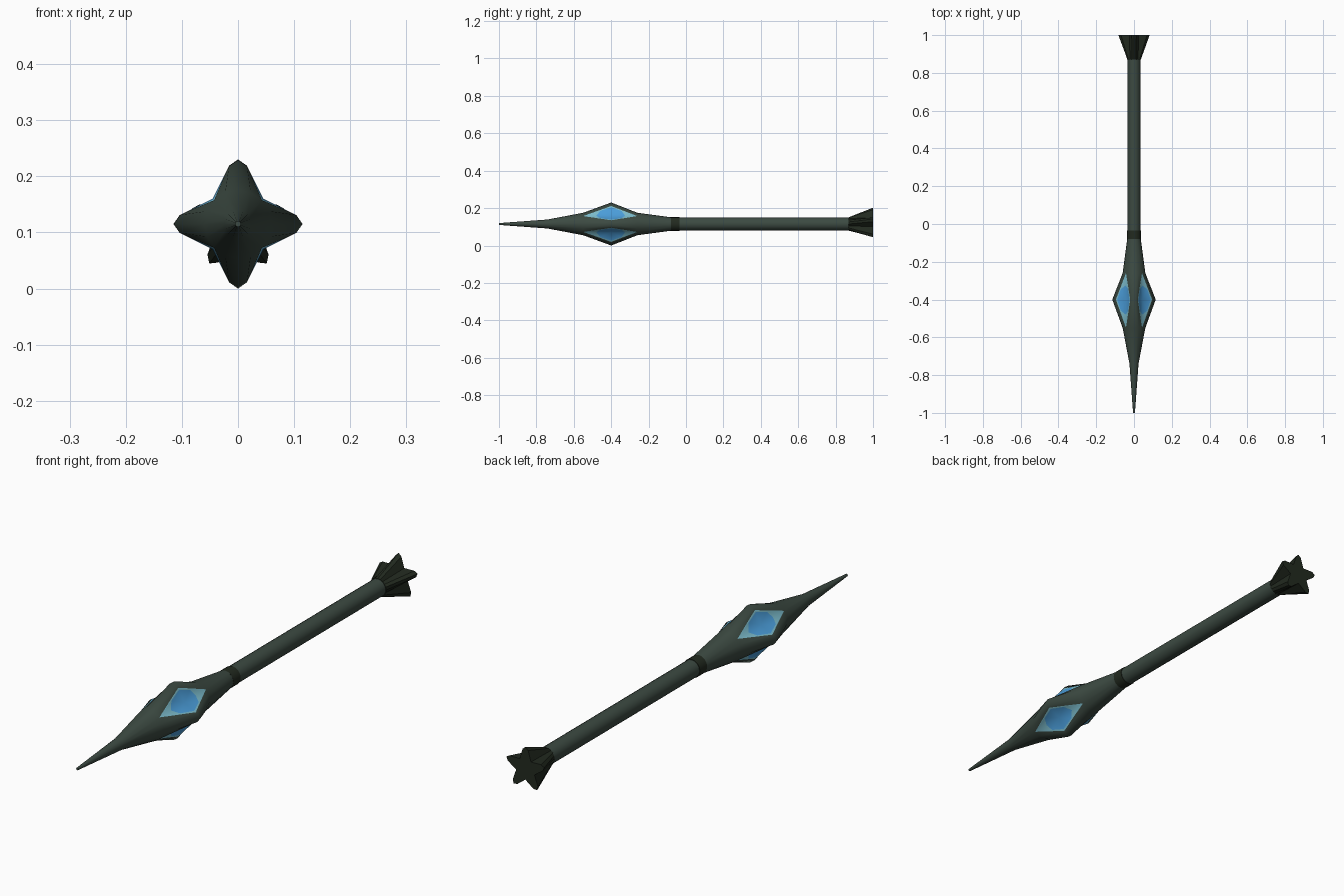
import bpy, bmesh, math
from mathutils import Vector

cube = bpy.data.objects.get("Cube")
if cube:
    bpy.data.objects.remove(cube, do_unlink=True)

AXIS_Z = 0.115


def material(name, rgb):
    m = bpy.data.materials.new(name)
    m.use_nodes = True
    m.diffuse_color = (*rgb, 1)
    bsdf = m.node_tree.nodes["Principled BSDF"]
    bsdf.inputs["Base Color"].default_value = (*rgb, 1)
    bsdf.inputs["Roughness"].default_value = 0.7
    return m


BODY = material("grey green", (0.045, 0.068, 0.054))
DARK = material("dark green", (0.016, 0.023, 0.014))
PALE = material("pale blue", (0.20, 0.50, 0.60))
BLUE = material("bright blue", (0.07, 0.34, 0.70))


def point(radius, degrees, y):
    a = math.radians(degrees)
    return Vector((radius * math.cos(a), y, AXIS_Z + radius * math.sin(a)))


def circle(radius, y, sides, start=0):
    return [point(radius, start + 360 * i / sides, y) for i in range(sides)]


def star(points, y, tip, shoulder, shoulder_angle, valley, start=0):
    """Blunt-tipped star with four points per lobe: tip, shoulder, valley, shoulder."""
    step = 360 / points
    ring = []
    for i in range(points):
        a = start + i * step
        ring += [point(tip, a, y), point(shoulder, a + shoulder_angle, y),
                 point(valley, a + step / 2, y),
                 point(shoulder, a + step - shoulder_angle, y)]
    return ring


def add_face(bm, coords, mat=0):
    bm.faces.new([bm.verts.new(c) for c in coords]).material_index = mat


def bridge(bm, a, b):
    n = len(a)
    for i in range(n):
        j = (i + 1) % n
        add_face(bm, (a[i], a[j], b[j], b[i]))


def finish(bm, name, mats, angle):
    bmesh.ops.remove_doubles(bm, verts=bm.verts, dist=0.0001)
    bmesh.ops.recalc_face_normals(bm, faces=bm.faces)
    mesh = bpy.data.meshes.new(name)
    bm.to_mesh(mesh)
    bm.free()
    for m in mats:
        mesh.materials.append(m)
    ob = bpy.data.objects.new(name, mesh)
    bpy.context.collection.objects.link(ob)
    bpy.ops.object.select_all(action='DESELECT')
    ob.select_set(True)
    bpy.context.view_layer.objects.active = ob
    bpy.ops.object.shade_smooth_by_angle(angle=math.radians(angle))
    return ob


def loft(name, rings, mat, angle=40):
    bm = bmesh.new()
    for a, b in zip(rings, rings[1:]):
        bridge(bm, a, b)
    add_face(bm, rings[0])
    add_face(bm, rings[-1])
    return finish(bm, name, [mat], angle)


def gem_half(bm, end_edge, end, valley, edge):
    """One quarter of a gem panel, lying in the face between a lobe and a valley."""
    corner = edge.lerp(valley, 0.13)
    add_face(bm, (end_edge, end, corner, edge))
    u, v = end - valley, corner - valley
    p1, p2, p3 = valley + 0.53 * u, valley + 0.40 * u + 0.50 * v, valley + 0.86 * v
    add_face(bm, (valley, p1, p2, p3), 2)
    for tri in ((p1, end, p2), (p2, end, corner), (p2, corner, p3)):
        add_face(bm, tri, 1)


# Spear head: round rings that swell into a four-lobed star
bm = bmesh.new()
nose = [circle(r, y, 16) for r, y in ((0.005, -1), (0.024, -0.74), (0.06, -0.55))]
neck = [circle(r, y, 16) for r, y in ((0.06, -0.26), (0.036, -0.08))]
middle = star(4, -0.4, 0.115, 0.105, 8.8, 0.064)
for rings in (nose, neck):
    for a, b in zip(rings, rings[1:]):
        bridge(bm, a, b)
add_face(bm, nose[0])
add_face(bm, neck[-1])

# Lobe ridges and the gem panels set between them
for end_ring in (nose[-1], neck[0]):
    for i in range(16):
        j = (i + 1) % 16
        if i % 4 in (0, 3):
            add_face(bm, (end_ring[i], end_ring[j], middle[j], middle[i]))
        else:
            e, v = (i, j) if i % 4 == 1 else (j, i)
            gem_half(bm, end_ring[e], end_ring[v], middle[v], middle[e])
finish(bm, "spear_head", [BODY, PALE, BLUE], 75)

# Collar and shaft
loft("collar", [circle(0.0365, y, 16) for y in (-0.08, -0.035)], DARK)
loft("shaft", [circle(0.0345, y, 16) for y in (-0.04, 0.88)], BODY)

# Flared five-pointed butt
loft("flared_butt", [circle(0.036, 0.87, 20, 90),
                     star(5, 1, 0.087, 0.077, 9, 0.042, 90)], DARK, 30)
